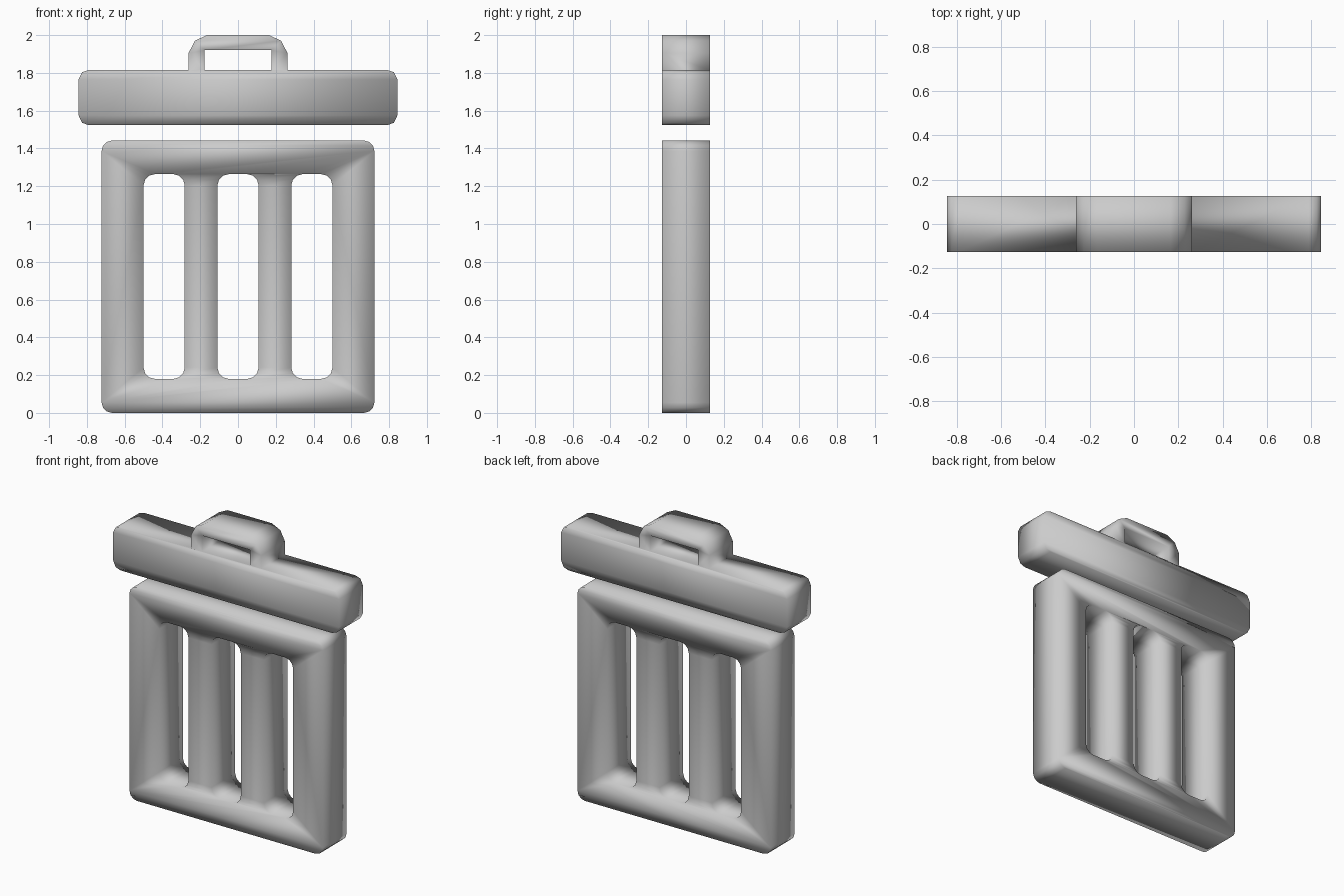
import bpy, bmesh, math
from mathutils import Matrix

if "Cube" in bpy.data.objects:
    bpy.data.objects.remove(bpy.data.objects["Cube"])

HALF_DEPTH = 0.126


def rounded_rect(x0, x1, z0, z1, r, steps=3):
    """Outline of a rectangle with faceted round corners."""
    pts = []
    corners = [(x1 - r, z1 - r, 0), (x0 + r, z1 - r, 90),
               (x0 + r, z0 + r, 180), (x1 - r, z0 + r, 270)]
    for cx, cz, start in corners:
        for i in range(steps + 1):
            a = math.radians(start + 90 * i / steps)
            pts.append((cx + r * math.cos(a), cz + r * math.sin(a)))
    return pts


def mirrored(half):
    """Complete a right-hand outline by mirroring it across x = 0."""
    return half + [(-x, z) for x, z in reversed(half)]


def plate(name, outlines):
    """Extrude filled outlines (first is outer, the rest are holes) along y."""
    curve = bpy.data.curves.new(name + "_profile", 'CURVE')
    curve.dimensions = '2D'
    curve.fill_mode = 'BOTH'
    curve.extrude = HALF_DEPTH
    for pts in outlines:
        spline = curve.splines.new('POLY')
        spline.points.add(len(pts) - 1)
        for p, (x, z) in zip(spline.points, pts):
            p.co = (x, z, 0, 1)
        spline.use_cyclic_u = True
    obj = bpy.data.objects.new(name, curve)
    bpy.context.collection.objects.link(obj)
    bpy.ops.object.select_all(action='DESELECT')
    bpy.context.view_layer.objects.active = obj
    obj.select_set(True)
    bpy.ops.object.convert(target='MESH')
    obj = bpy.context.view_layer.objects.active

    # stand upright, weld the caps to the walls
    bm = bmesh.new()
    bm.from_mesh(obj.data)
    bm.transform(Matrix.Rotation(math.pi / 2, 4, 'X'))
    bmesh.ops.remove_doubles(bm, verts=bm.verts, dist=0.0005)
    bmesh.ops.recalc_face_normals(bm, faces=bm.faces)
    for f in bm.faces:
        f.smooth = True
    for e in bm.edges:
        e.smooth = True
    bm.to_mesh(obj.data)
    bm.free()
    return obj


# bin body with three slots
slots = [rounded_rect(cx - 0.109, cx + 0.109, 0.18, 1.264, 0.06)
         for cx in (-0.391, 0, 0.391)]
plate("bin_body", [rounded_rect(-0.722, 0.722, 0, 1.442, 0.055)] + slots)

# lid with its handle in one outline
lid_half = [(0.79, 1.523), (0.825, 1.536), (0.844, 1.575), (0.844, 1.765),
            (0.825, 1.804), (0.79, 1.815), (0.262, 1.815), (0.262, 1.905),
            (0.228, 1.97), (0.165, 2.0)]
handle_gap = mirrored([(0.178, 1.815), (0.178, 1.92)])
plate("lid_with_handle", [mirrored(lid_half), handle_gap])
